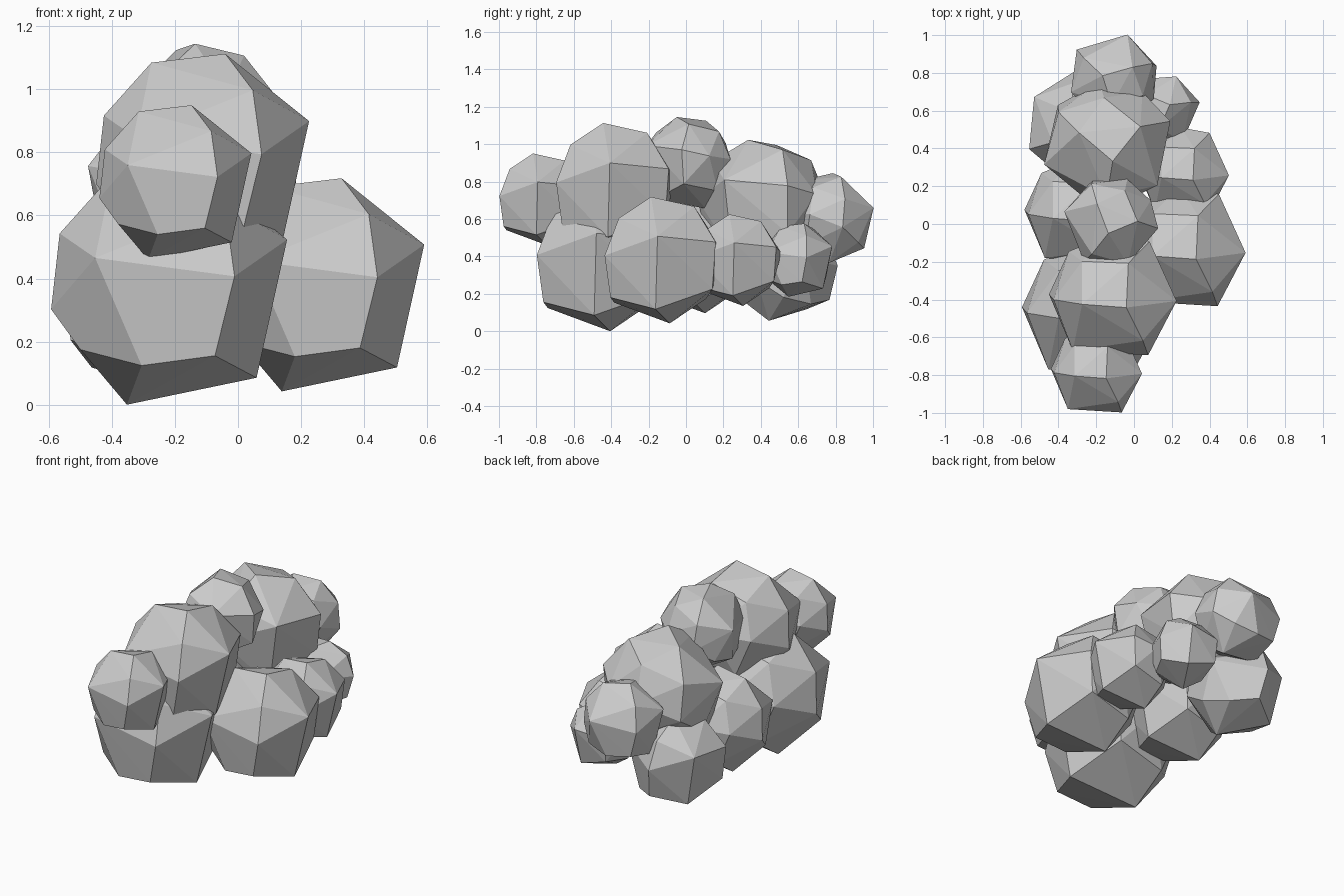
import bpy, bmesh, math
from mathutils import Vector, Matrix

if "Cube" in bpy.data.objects:
    bpy.data.objects.remove(bpy.data.objects["Cube"])

# Rough, irregular faceted ball: one set of directions shared by every puff
DIRS = [
    (-.50, -.10, .90), (.17, -.15, .98), (.42, -.65, .65), (.93, -.05, .37),
    (.50, -.87, .07), (-.64, -.80, .22), (-.93, -.03, .42), (-1.0, .05, -.20),
    (-.76, -.40, -.53), (-.26, -.72, -.66), (.34, -.78, -.58), (.68, -.08, -.76),
    (-.38, .14, -.98), (.20, .52, .83), (.52, .85, .28), (.45, .80, -.45),
    (-.50, .55, .67), (-.70, .70, .08), (-.08, .96, .15), (-.40, .70, -.60),
]


def puff(name, centre, radius, turn=0):
    bm = bmesh.new()
    for d in DIRS:
        bm.verts.new(Vector(d) * radius)
    bmesh.ops.convex_hull(bm, input=bm.verts[:])
    bmesh.ops.recalc_face_normals(bm, faces=bm.faces[:])
    bm.transform(Matrix.Translation(centre) @ Matrix.Rotation(math.radians(turn), 4, 'Z'))
    me = bpy.data.meshes.new(name)
    bm.to_mesh(me)
    bm.free()
    ob = bpy.data.objects.new(name, me)
    bpy.context.collection.objects.link(ob)


# Upper ridge of the cloud, front to back
puff("front_puff", (-.19, -.78, .705), .25)
puff("upper_front_puff", (-.10, -.39, .77), .35)
puff("top_puff", (-.12, .005, .90), .25, -65)
puff("upper_back_puff", (-.13, .41, .68), .35, -36)
puff("back_puff", (-.115, .765, .605), .245, 200)

# Lower right side
puff("lower_right_puff", (.27, -.135, .38), .345)
puff("right_mid_puff", (.27, .27, .38), .25)
puff("right_back_puff", (.15, .61, .38), .20, 70)

# Lower left side
puff("lower_front_puff", (-.205, -.46, .38), .388)
puff("left_mid_puff", (-.28, .06, .39), .30)
puff("left_back_puff", (-.31, .53, .33), .28, 150)
